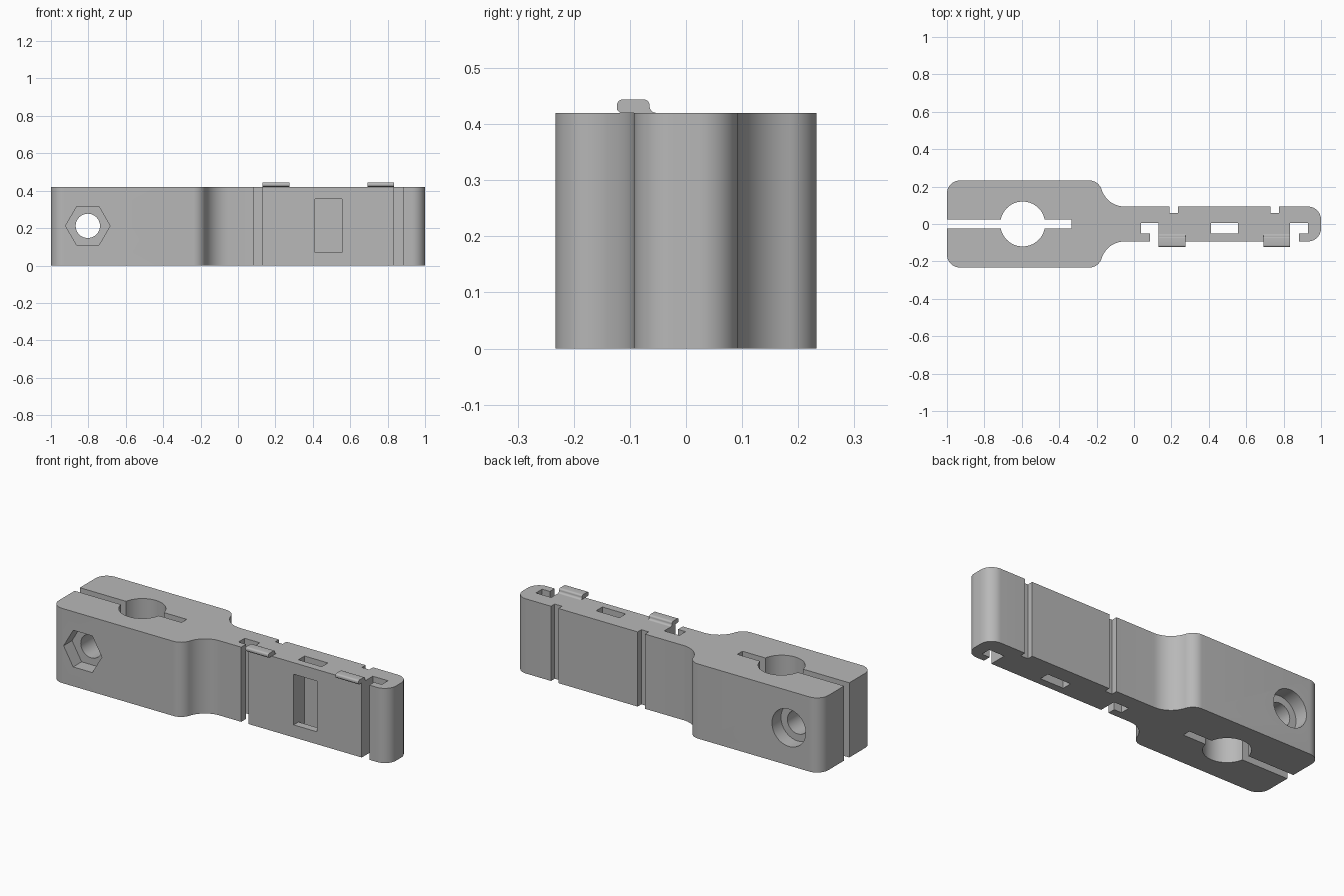
import bpy, bmesh, math
from mathutils import Vector

if "Cube" in bpy.data.objects:
    bpy.data.objects.remove(bpy.data.objects["Cube"])

H = 0.42        # body height
NECK = 0.093    # half thickness of the arm
HEAD = 0.233    # half thickness of the clamp head

grey = bpy.data.materials.new("grey plastic")
grey.diffuse_color = (0.48, 0.48, 0.48, 1)
grey.use_nodes = True
grey.node_tree.nodes["Principled BSDF"].inputs["Base Color"].default_value = grey.diffuse_color


def arc(cx, cy, r, a0, a1, n=12):
    """Points on an arc, angles in degrees."""
    pts = []
    for i in range(n + 1):
        a = math.radians(a0 + (a1 - a0) * i / n)
        pts.append((cx + r * math.cos(a), cy + r * math.sin(a)))
    return pts


def prism(name, pts, axis, lo, hi):
    """Extrude a 2D profile along an axis; X uses (y, z), Y uses (x, z), Z uses (x, y)."""
    place = {'X': lambda p: (lo, p[0], p[1]),
             'Y': lambda p: (p[0], lo, p[1]),
             'Z': lambda p: (p[0], p[1], lo)}[axis]
    step = Vector([(hi - lo) * (axis == a) for a in 'XYZ'])
    bm = bmesh.new()
    face = bm.faces.new([bm.verts.new(place(p)) for p in pts])
    ext = bmesh.ops.extrude_face_region(bm, geom=[face], use_keep_orig=True)
    bmesh.ops.translate(bm, vec=step,
                        verts=[g for g in ext['geom'] if isinstance(g, bmesh.types.BMVert)])
    bmesh.ops.recalc_face_normals(bm, faces=bm.faces)
    me = bpy.data.meshes.new(name)
    bm.to_mesh(me)
    bm.free()
    me.materials.append(grey)
    ob = bpy.data.objects.new(name, me)
    bpy.context.collection.objects.link(ob)
    return ob


def activate(ob):
    bpy.ops.object.select_all(action='DESELECT')
    ob.select_set(True)
    bpy.context.view_layer.objects.active = ob


def cut(ob, cutter):
    mod = ob.modifiers.new("cut", 'BOOLEAN')
    mod.operation = 'DIFFERENCE'
    mod.solver = 'EXACT'
    mod.object = cutter
    activate(ob)
    bpy.ops.object.modifier_apply(modifier=mod.name)
    bpy.data.objects.remove(cutter)


# Lower edge of the clamp head, blending into the arm
R, F = 0.07, 0.13
dy = R + F - (HEAD - NECK)
dx = math.sqrt((R + F) ** 2 - dy ** 2)
tilt = math.degrees(math.atan2(dy, dx))
head_side = (arc(-1 + R, -HEAD + R, R, 180, 270)
             + arc(-0.24, -HEAD + R, R, -90, -tilt)
             + arc(-0.24 + dx, -NECK - F, F, 180 - tilt, 90))

# Front of the arm with two hooked slots, then the rounded tip
front = [(0.085, -NECK), (0.085, -0.05), (0.038, -0.05), (0.038, 0.005),
         (0.132, 0.005), (0.132, -NECK),
         (0.835, -NECK), (0.835, 0.005), (0.93, 0.005), (0.93, -0.05),
         (0.882, -0.05), (0.882, -NECK)]
tip = arc(1 - R, -NECK + R, R, -90, 0) + arc(1 - R, NECK - R, R, 0, 90)

# Back of the arm with two grooves
back = []
for x in (0.752, 0.213):
    back += [(x + 0.023, NECK), (x + 0.023, 0.06), (x - 0.023, 0.06), (x - 0.023, NECK)]

# Clamp slit and round bore, from the upper jaw round to the lower jaw
S, B, BX = 0.023, 0.12, -0.595
g = math.degrees(math.asin(S / B))
slit = ([(-1, S)] + arc(BX, 0, B, 180 - g, g, 24)
        + [(-0.335, S), (-0.335, -S)]
        + arc(BX, 0, B, -g, -180 + g, 24) + [(-1, -S)])

outline = head_side + front + tip + back + [(x, -y) for x, y in reversed(head_side)] + slit
body = prism("clamp_arm", outline, 'Z', 0, H)

# Window in the front joined to a vertical slot
window = [(-0.05, -0.1), (0.005, -0.1), (0.005, 0.6), (-0.05, 0.6),
          (-0.05, 0.355), (-0.2, 0.355), (-0.2, 0.07), (-0.05, 0.07)]
cut(body, prism("window_cutter", window, 'X', 0.411, 0.556))

# Bolt hole, hexagonal nut pocket and round bolt head recess
BOLT = (-0.803, 0.212)
cut(body, prism("bolt_cutter", arc(*BOLT, 0.065, 0, 351, 39), 'Y', -0.4, 0.4))
cut(body, prism("nut_cutter", arc(*BOLT, 0.119, 0, 300, 5), 'Y', -0.4, -HEAD + 0.075))
cut(body, prism("bolt_head_cutter", arc(*BOLT, 0.105, 0, 352.5, 47), 'Y', HEAD - 0.08, 0.4))

# Small rounded clips overhanging the front top edge
clip = ([(-0.117, H), (-0.052, H)] + arc(-0.053, H + 0.012, 0.012, 270, 180, 5)
        + arc(-0.075, H + 0.014, 0.010, 0, 90, 5)
        + arc(-0.113, H + 0.014, 0.010, 90, 180, 5)
        + [(-0.123, H + 0.006)])
clips = [prism("top_clip_" + side, clip, 'X', x, x + 0.143)
         for side, x in (("left", 0.132), ("right", 0.692))]

for ob in [body] + clips:
    activate(ob)
    bpy.ops.object.shade_smooth_by_angle(angle=math.radians(30))
